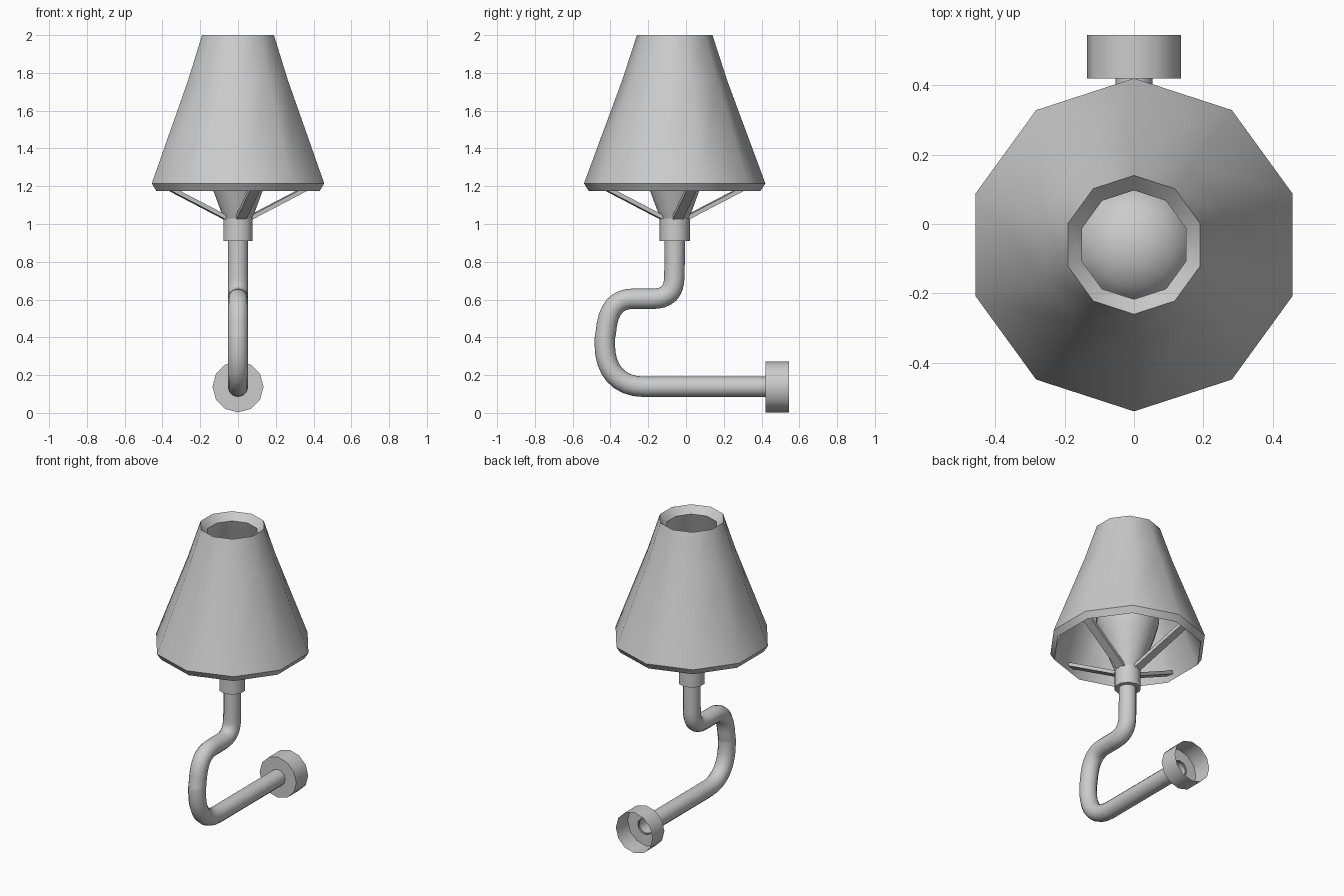
import bpy, bmesh, math
from mathutils import Vector, Matrix

if "Cube" in bpy.data.objects:
    bpy.data.objects.remove(bpy.data.objects["Cube"])

AXIS_Y = -0.06   # vertical axis of shade, bulb and socket
PIPE_Z = 0.138   # height of the wall arm


def make(name, bm, angle=40):
    bmesh.ops.recalc_face_normals(bm, faces=bm.faces)
    me = bpy.data.meshes.new(name)
    bm.to_mesh(me)
    bm.free()
    ob = bpy.data.objects.new(name, me)
    bpy.context.collection.objects.link(ob)
    bpy.ops.object.select_all(action='DESELECT')
    ob.select_set(True)
    bpy.context.view_layer.objects.active = ob
    bpy.ops.object.shade_smooth_by_angle(angle=math.radians(angle))
    return ob


def lathe(name, profile, sides, matrix, closed=False):
    """Revolve (radius, height) points about local z."""
    bm = bmesh.new()
    rings = []
    for r, z in profile:
        if r == 0:
            rings.append([bm.verts.new((0, 0, z))] * sides)
            continue
        ring = []
        for i in range(sides):
            a = math.pi / 2 + 2 * math.pi * i / sides
            ring.append(bm.verts.new((r * math.cos(a), r * math.sin(a), z)))
        rings.append(ring)
    pairs = list(zip(rings, rings[1:]))
    if closed:
        pairs.append((rings[-1], rings[0]))
    for lo, hi in pairs:
        for i in range(sides):
            j = (i + 1) % sides
            bm.faces.new(dict.fromkeys((lo[i], lo[j], hi[j], hi[i])))
    bm.transform(matrix)
    return make(name, bm)


upright = Matrix.Translation((0, AXIS_Y, 0))

# Ten-sided shade with thick wall
lathe("shade", [(0.48, 1.215), (0.278, 1.76), (0.20, 2.0),
                (0.157, 1.955), (0.235, 1.735), (0.455, 1.175)], 10, upright, closed=True)

# Bulb
lathe("bulb", [(0.075, 1.03), (0.095, 1.08), (0.13, 1.175), (0.165, 1.27),
               (0.19, 1.36), (0.19, 1.43), (0.165, 1.51), (0.115, 1.565),
               (0.06, 1.59), (0, 1.6)], 16, upright)

# Socket
lathe("socket", [(0, 0.91), (0.081, 0.91), (0.081, 1.03), (0, 1.03)], 10, upright)

# Four flat spokes holding the shade
bm = bmesh.new()
for k in range(4):
    a = math.radians(14 + 90 * k)
    start, end = Vector((0.06, 0, 1.03)), Vector((0.425, 0, 1.215))
    d = end - start
    tilt = Matrix.Rotation(-math.atan2(d.z, d.x), 4, 'Y')
    m = (upright @ Matrix.Rotation(a, 4, 'Z') @ Matrix.Translation((start + end) / 2)
         @ tilt @ Matrix.Diagonal((d.length, 0.055, 0.022, 1)))
    bmesh.ops.create_cube(bm, size=1, matrix=m)
make("shade_spokes", bm, 30)

# Bent arm: (y, z) with incoming and outgoing handles
cu = bpy.data.curves.new("arm", 'CURVE')
cu.dimensions = '3D'
cu.bevel_depth = 0.054
cu.bevel_resolution = 4
cu.resolution_u = 8
path = [((0.43, PIPE_Z), (0.5, PIPE_Z), (0.2, PIPE_Z)),
        ((-0.22, PIPE_Z), (-0.1, PIPE_Z), (-0.36, PIPE_Z)),
        ((-0.43, 0.36), (-0.43, 0.23), (-0.43, 0.40)),
        ((-0.425, 0.42), (-0.43, 0.40), (-0.415, 0.56)),
        ((-0.28, 0.604), (-0.36, 0.604), (-0.25, 0.604)),
        ((-0.18, 0.604), (-0.22, 0.604), (-0.10, 0.604)),
        ((-0.062, 0.72), (-0.062, 0.64), (-0.06, 0.78)),
        ((AXIS_Y, 0.92), (AXIS_Y, 0.86), (AXIS_Y, 1.0))]
sp = cu.splines.new('BEZIER')
sp.bezier_points.add(len(path) - 1)
for bp, (co, hl, hr) in zip(sp.bezier_points, path):
    bp.handle_left_type = bp.handle_right_type = 'FREE'
    bp.co, bp.handle_left, bp.handle_right = [(0, y, z) for y, z in (co, hl, hr)]
arm = bpy.data.objects.new("arm", cu)
bpy.context.collection.objects.link(arm)
bpy.ops.object.select_all(action='DESELECT')
arm.select_set(True)
bpy.context.view_layer.objects.active = arm
bpy.ops.object.convert(target='MESH')
bpy.ops.object.shade_smooth_by_angle(angle=math.radians(40))

# Wall cup, open at the back
lathe("wall_cup", [(0.05, 0), (0.135, 0), (0.135, 0.125)], 12,
      Matrix.Translation((0, 0.42, PIPE_Z)) @ Matrix.Rotation(-math.pi / 2, 4, 'X'))
